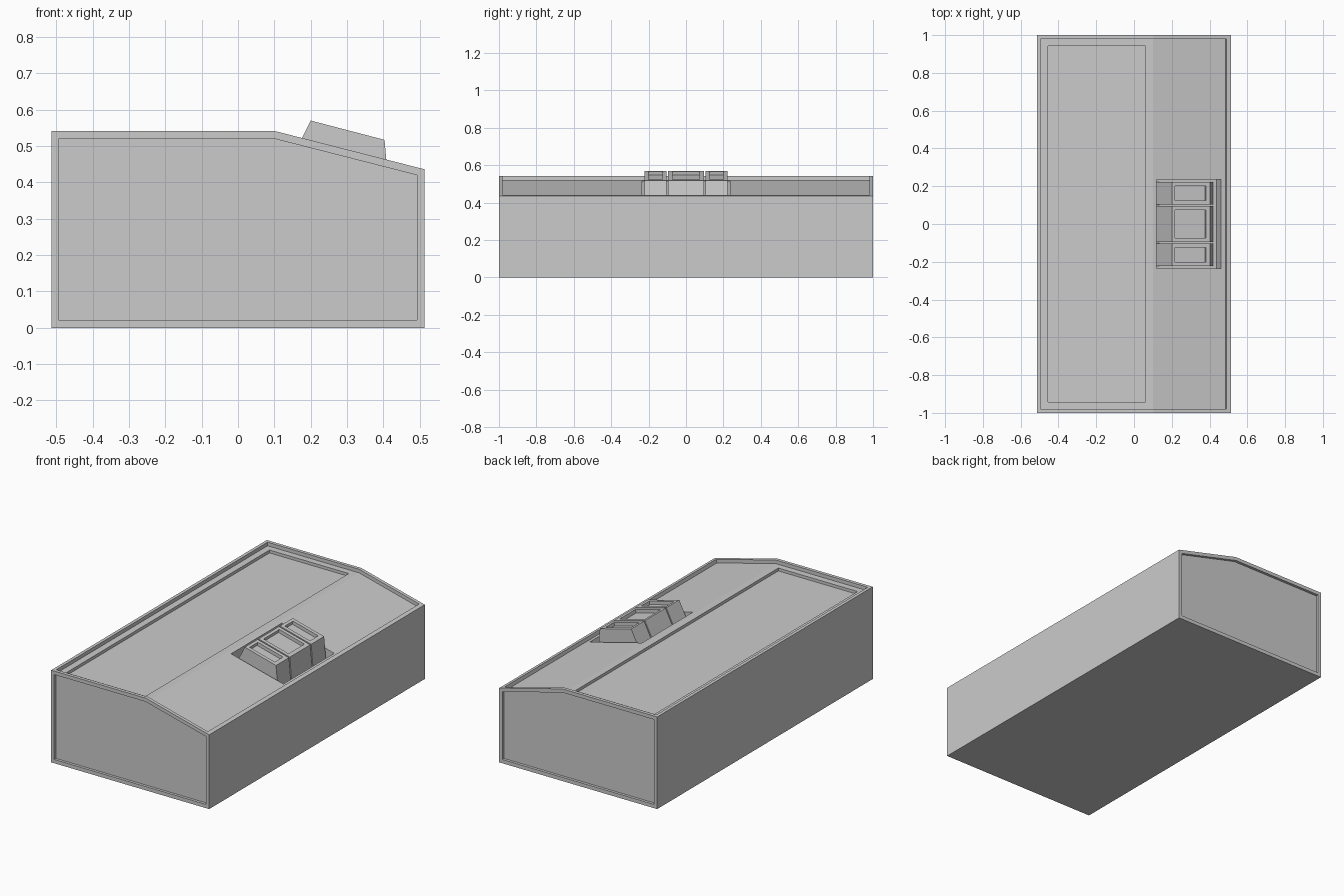
import bpy, bmesh

if "Cube" in bpy.data.objects:
    bpy.data.objects.remove(bpy.data.objects["Cube"])


def prism(name, profile, y0, y1):
    """Extrude an xz profile between two y positions."""
    bm = bmesh.new()
    face = bm.faces.new([bm.verts.new((x, y0, z)) for x, z in profile])
    ext = bmesh.ops.extrude_face_region(bm, geom=[face])
    moved = [v for v in ext["geom"] if isinstance(v, bmesh.types.BMVert)]
    bmesh.ops.translate(bm, verts=moved, vec=(0, y1 - y0, 0))
    bmesh.ops.recalc_face_normals(bm, faces=bm.faces[:])
    mesh = bpy.data.meshes.new(name)
    bm.to_mesh(mesh)
    bm.free()
    obj = bpy.data.objects.new(name, mesh)
    bpy.context.collection.objects.link(obj)
    return obj


def cut(target, profile, y0, y1):
    """Subtract a prism from the target and remove the cutter."""
    cutter = prism("cutter", profile, y0, y1)
    cutter.hide_render = True
    mod = target.modifiers.new("recess", "BOOLEAN")
    mod.operation = "DIFFERENCE"
    mod.solver = "EXACT"
    mod.object = cutter
    bpy.context.view_layer.objects.active = target
    bpy.ops.object.modifier_apply(modifier=mod.name)
    bpy.data.objects.remove(cutter)


NX, NZ = 0.245, 0.97  # normal of the sloped deck


def sloped_cut_profile(a, b, depth, rise):
    """Quad around segment a-b, sunk and raised along the slope normal."""
    return [(a[0] - NX * depth, a[1] - NZ * depth), (b[0] - NX * depth, b[1] - NZ * depth),
            (b[0] + NX * rise, b[1] + NZ * rise), (a[0] + NX * rise, a[1] + NZ * rise)]


# Housing with a sloped front deck
body = prism("housing", [(-0.513, 0), (0.513, 0), (0.513, 0.436), (0.102, 0.541), (-0.513, 0.541)], -1, 1)

# Recessed end panels
panel = [(-0.494, 0.022), (0.492, 0.022), (0.492, 0.42), (0.1, 0.52), (-0.494, 0.52)]
for s in (-1, 1):
    cut(body, panel, s * 0.984, s * 1.1)

# Recessed top deck inside a thin rim
cut(body, [(-0.494, 0.52), (0.1, 0.52), (0.485, 0.422), (0.495, 0.46), (0.495, 0.7), (-0.494, 0.7)], -0.98, 0.98)

# Shallow panel in the flat part of the deck
cut(body, [(-0.455, 0.503), (0.06, 0.503), (0.06, 0.6), (-0.455, 0.6)], -0.942, 0.942)

# Slot for the keys
cut(body, sloped_cut_profile((0.12, 0.515), (0.46, 0.4285), 0.1, 0.05), -0.236, 0.236)

# Three piano-style keys with dished tops
key_profile = [(0.117, 0.405), (0.42, 0.33), (0.403, 0.517), (0.2, 0.57)]
for name, y0, y1 in (("left_key", -0.223, -0.103), ("middle_key", -0.095, 0.095), ("right_key", 0.103, 0.223)):
    key = prism(name, key_profile, y0, y1)
    cut(key, sloped_cut_profile((0.217, 0.5656), (0.38, 0.523), 0.02, 0.03), y0 + 0.022, y1 - 0.022)
